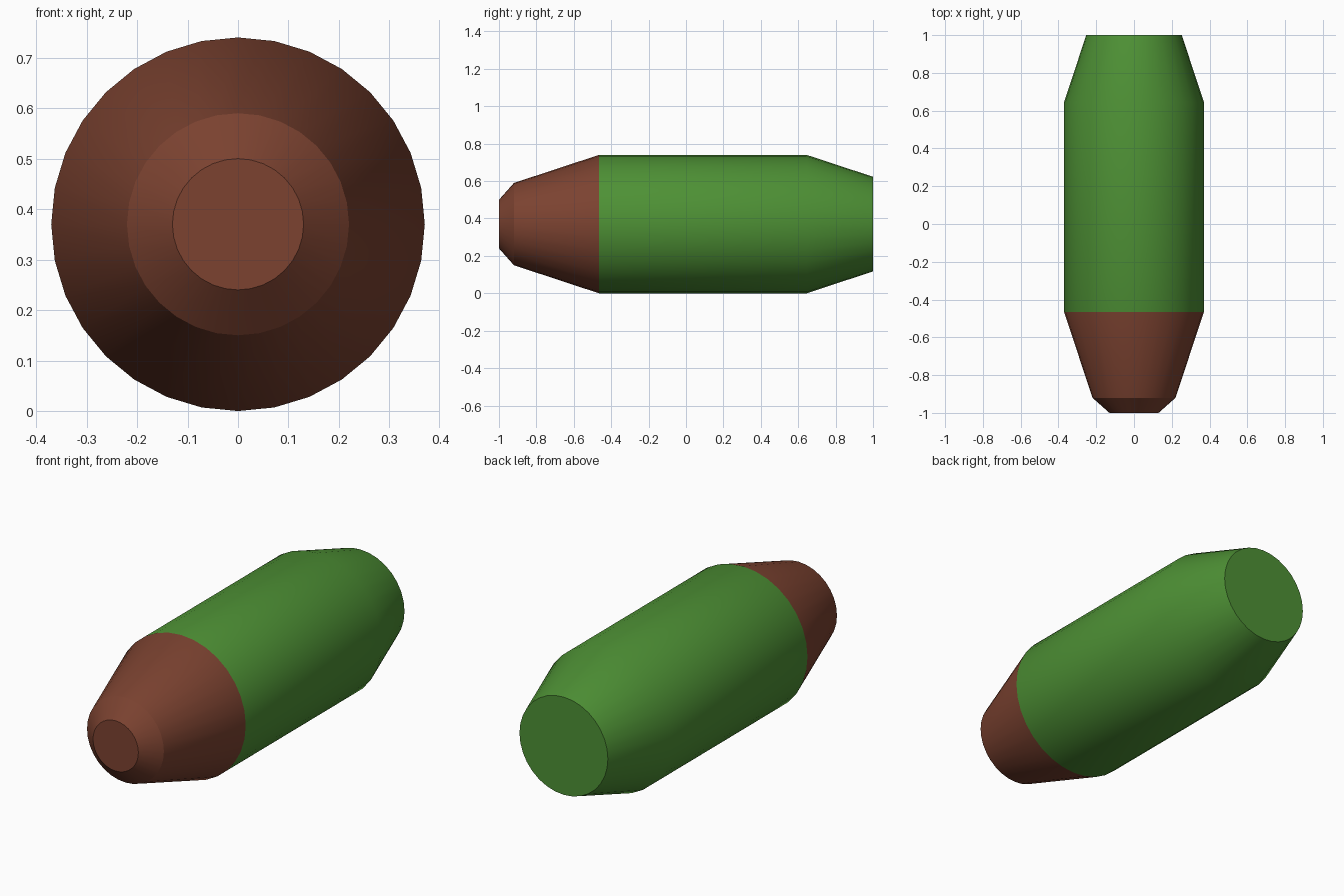
import bpy, bmesh, math

if "Cube" in bpy.data.objects:
    bpy.data.objects.remove(bpy.data.objects["Cube"])

SIDES = 32
CENTRE_Z = 0.37
# (y, radius) stations from the nose to the tail
PROFILE = [(-1.0, 0.13), (-0.92, 0.22), (-0.465, 0.37), (0.645, 0.37), (1.0, 0.253)]
NOSE_BANDS = 2  # bands in front of the colour change


def make_material(name, colour):
    mat = bpy.data.materials.new(name)
    mat.diffuse_color = (*colour, 1)
    mat.use_nodes = True
    mat.node_tree.nodes["Principled BSDF"].inputs["Base Color"].default_value = mat.diffuse_color
    return mat


# Lathed body running along y
bm = bmesh.new()
rings = []
for y, r in PROFILE:
    rings.append([bm.verts.new((r * math.sin(2 * math.pi * i / SIDES), y,
                                CENTRE_Z + r * math.cos(2 * math.pi * i / SIDES)))
                  for i in range(SIDES)])
for band, (a, b) in enumerate(zip(rings, rings[1:])):
    for i in range(SIDES):
        j = (i + 1) % SIDES
        face = bm.faces.new((a[i], a[j], b[j], b[i]))
        face.material_index = 0 if band < NOSE_BANDS else 1

# Flat nose tip and tail caps
bm.faces.new(rings[0]).material_index = 0
bm.faces.new(rings[-1]).material_index = 1
bmesh.ops.recalc_face_normals(bm, faces=bm.faces)

mesh = bpy.data.meshes.new("capsule_body")
bm.to_mesh(mesh)
bm.free()
mesh.materials.append(make_material("brown_nose", (0.20, 0.055, 0.03)))
mesh.materials.append(make_material("green_body", (0.075, 0.28, 0.035)))
body = bpy.data.objects.new("capsule_body", mesh)
bpy.context.collection.objects.link(body)

# Smooth sides, crisp nose chamfer and caps
bpy.context.view_layer.objects.active = body
body.select_set(True)
bpy.ops.object.shade_smooth_by_angle(angle=math.radians(28))
